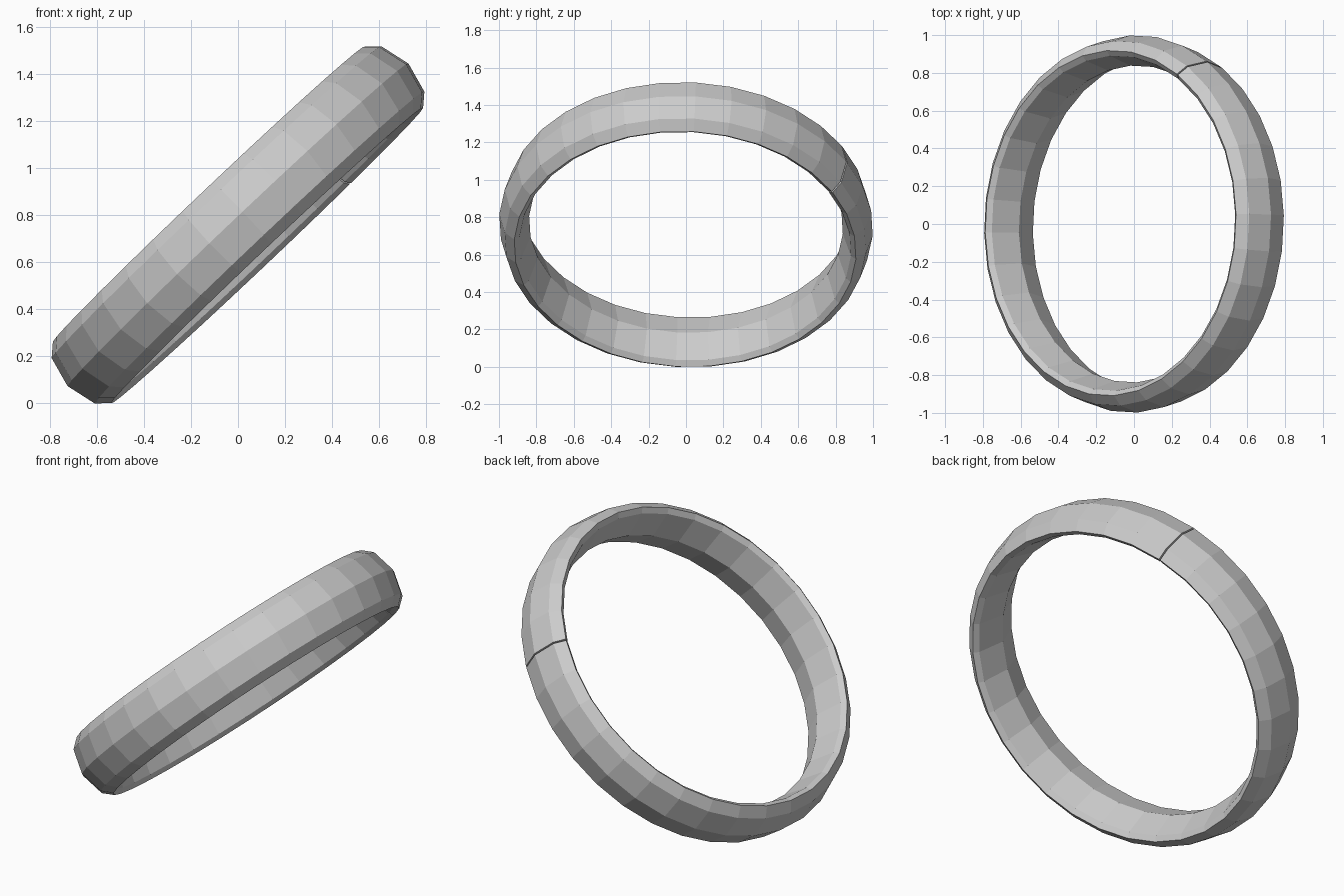
import bpy, bmesh, math
from mathutils import Matrix

if "Cube" in bpy.data.objects:
    bpy.data.objects.remove(bpy.data.objects["Cube"])

SEGMENTS = 32
SEAM = math.radians(61)      # where the band ends meet
GAP = math.radians(0.5)

# Cross-section of the band: (radius, height), domed outside and inside
half = [(1.0, 0), (0.967, 0.133), (0.915, 0.18), (0.888, 0.158), (0.84, 0)]
profile = half + [(r, -h) for r, h in half[-2:0:-1]]

# Sweep the section around the band, leaving a hairline split
bm = bmesh.new()
rings = []
for i in range(SEGMENTS + 1):
    t = i / SEGMENTS
    a = SEAM + GAP / 2 + t * (2 * math.pi - GAP)
    rings.append([bm.verts.new((r * math.cos(a), r * math.sin(a), h)) for r, h in profile])
n = len(profile)
for a, b in zip(rings, rings[1:]):
    for j in range(n):
        k = (j + 1) % n
        bm.faces.new((a[j], b[j], b[k], a[k]))

# Caps on the two split ends
bm.faces.new(rings[0])
bm.faces.new(rings[-1][::-1])
bmesh.ops.recalc_face_normals(bm, faces=bm.faces)

# Lean the band
tilt = Matrix.Rotation(math.radians(-2.3), 4, 'Z') @ Matrix.Rotation(math.radians(-43.5), 4, 'Y')
bm.transform(tilt)
low = min(v.co.z for v in bm.verts)
bm.transform(Matrix.Translation((0, 0, -low)))

mesh = bpy.data.meshes.new("ring_band")
bm.to_mesh(mesh)
bm.free()
bpy.context.collection.objects.link(bpy.data.objects.new("ring_band", mesh))
